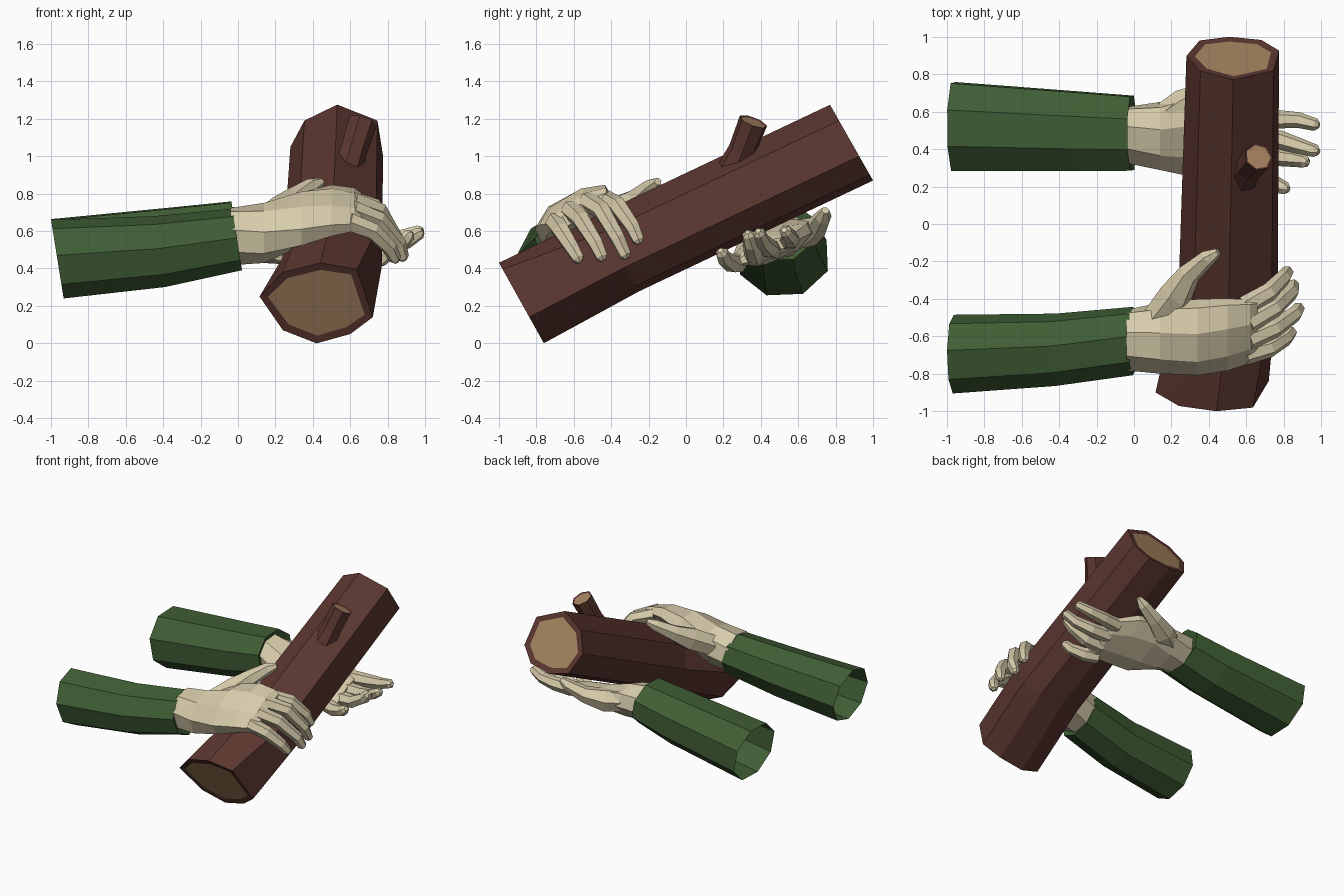
import bpy, bmesh, math
from mathutils import Vector

if "Cube" in bpy.data.objects:
    bpy.data.objects.remove(bpy.data.objects["Cube"])


def material(name, col):
    m = bpy.data.materials.new(name)
    m.diffuse_color = (*col, 1)
    m.use_nodes = True
    m.node_tree.nodes["Principled BSDF"].inputs["Base Color"].default_value = m.diffuse_color
    return m


BARK = material("bark_brown", (0.105, 0.037, 0.029))
WOOD = material("cut_wood_tan", (0.38, 0.23, 0.118))
SKIN = material("skin_cream", (0.68, 0.60, 0.405))
CLOTH = material("sleeve_green", (0.050, 0.110, 0.035))


def loft(bm, rings, caps=(True, True)):
    """Skin a list of equal-length point rings; returns the cap faces."""
    vs = [[bm.verts.new(p) for p in r] for r in rings]
    n = len(vs[0])
    faces = []
    for a, b in zip(vs, vs[1:]):
        for i in range(n):
            faces.append(bm.faces.new((a[i], a[(i + 1) % n], b[(i + 1) % n], b[i])))
    ends = [bm.faces.new(r) for r, c in zip((vs[0], vs[-1]), caps) if c]
    bmesh.ops.recalc_face_normals(bm, faces=faces + ends)
    return ends


def finish(name, bm, *mats):
    me = bpy.data.meshes.new(name)
    bm.to_mesh(me)
    bm.free()
    for m in mats:
        me.materials.append(m)
    ob = bpy.data.objects.new(name, me)
    bpy.context.collection.objects.link(ob)
    return ob


def cut_end(bm, face, rim, depth):
    """Bark rim around a slightly sunken cut-wood face."""
    bmesh.ops.inset_individual(bm, faces=[face], thickness=rim, depth=-depth)
    face.material_index = 1


def section(x, y, z, w, t, tilt=0.0, shear=0.0, n=8):
    """Oval ring across x, tilted about x; shear leans it along x by height."""
    pts = []
    for i in range(n):
        a = math.tau * (i + 0.5) / n
        k = 1 / math.cos(math.pi / n)
        u, v = w * k * math.cos(a), t * k * math.sin(a)
        dz = u * math.sin(tilt) + v * math.cos(tilt)
        pts.append((x - shear * dz, y + u * math.cos(tilt) - v * math.sin(tilt), z + dz))
    return pts


def tube(bm, path, radii, n=6):
    """Tube along a path, ring planes following the path direction."""
    path = [Vector(p) for p in path]
    rings = []
    for i, (p, r) in enumerate(zip(path, radii)):
        d = (path[min(i + 1, len(path) - 1)] - path[max(i - 1, 0)]).normalized()
        s = d.cross(Vector((0.3, 0, 1))).normalized()
        u = s.cross(d)
        rings.append([p + r * (math.cos(math.tau * k / n) * s + math.sin(math.tau * k / n) * u)
                      for k in range(n)])
    return loft(bm, rings)


# log: uneven octagon, thick at the front end, steady from the middle to the back
front = [(.115, .25), (.24, .07), (.42, 0), (.60, .05),
         (.72, .14), (.635, .395), (.44, .43), (.24, .38)]
back = [(.28, 1.05), (.35, .905), (.51, .87), (.68, .90),
        (.775, 1.0), (.745, 1.19), (.53, 1.275), (.355, 1.19)]
front3 = [(x, -.76 - .558 * z, z) for x, z in front]
back3 = [(x, 1.0 - .568 * (z - .87), z) for x, z in back]
mid3 = [(.50 + (x - .525) * 1.07, y - 1.25, z - .592) for x, y, z in back3]
bm = bmesh.new()
for f in loft(bm, [front3, mid3, back3]):
    cut_end(bm, f, .045, .004)
finish("log", bm, BARK, WOOD)

# short branch stub on top of the log
bm = bmesh.new()
ends = tube(bm, [(.575, .235, .90), (.615, .30, 1.03), (.665, .36, 1.185)], (.085, .075, .08), 7)
cut_end(bm, ends[1], .012, .006)
finish("branch_stub", bm, BARK, WOOD)

# sleeves: eight-sided tubes, open at the elbow and turned in at the wrist
sleeves = {
    "front_sleeve": (.3, [(-.965, -.695, .45, .195, .195), (-.42, -.672, .49, .18, .175),
                          (-.005, -.625, .555, .172, .15), (-.02, -.62, .57, .14, .13)]),
    "back_sleeve": (.04, [(-.965, .52, .46, .235, .20), (-.30, .495, .545, .21, .18),
                          (-.01, .485, .60, .198, .155), (-.03, .475, .59, .14, .13)]),
}
for name, (tilt, secs) in sleeves.items():
    bm = bmesh.new()
    loft(bm, [section(*s, tilt=tilt, shear=.16) for s in secs], (False, False))
    finish(name, bm, CLOTH)


def hand(name, palm, fingers, thumb):
    bm = bmesh.new()
    loft(bm, [section(*s) for s in palm])
    for f in fingers:
        # rounded tip: continue a little past the last joint
        a, b = Vector(f[-2]), Vector(f[-1])
        tip = b + (b - a).normalized() * .02
        tube(bm, f + [tip], (.055, .05, .042, .034, .016))
    tube(bm, thumb, (.085, .09, .062, .045, .022))
    finish(name, bm, SKIN)


# front hand lies over the log, fingers curling down the far side
hand("front_hand",
     [(-.04, -.62, .57, .155, .145, .15),
      (.14, -.61, .59, .18, .145, .3), (.34, -.605, .665, .205, .12, .5),
      (.50, -.59, .71, .205, .085, .55), (.62, -.575, .715, .185, .055, .55),
      (.66, -.56, .705, .165, .035, .55)],
     [[(.59, -.44, .77), (.72, -.365, .735), (.80, -.285, .62), (.82, -.255, .55)],
      [(.61, -.53, .76), (.75, -.45, .71), (.84, -.365, .56), (.85, -.325, .47)],
      [(.61, -.62, .715), (.75, -.56, .66), (.86, -.48, .53), (.88, -.45, .46)],
      [(.59, -.70, .65), (.72, -.665, .60), (.81, -.61, .51), (.84, -.575, .45)]],
     [(.13, -.50, .63), (.225, -.375, .70), (.295, -.265, .77), (.395, -.18, .84),
      (.45, -.15, .865)])

# back hand supports the log from below, palm up
hand("back_hand",
     [(-.04, .475, .59, .145, .135, .1),
      (.14, .47, .565, .175, .12, .3), (.30, .475, .54, .225, .09, .42),
      (.50, .46, .525, .215, .07, .42), (.64, .43, .50, .175, .05, .42),
      (.67, .43, .50, .15, .035, .42)],
     [[(.62, .55, .55), (.76, .56, .555), (.88, .555, .57), (.97, .53, .60)],
      [(.63, .46, .50), (.78, .45, .505), (.90, .41, .545), (.97, .39, .59)],
      [(.62, .37, .46), (.76, .36, .47), (.87, .345, .53), (.915, .333, .58)],
      [(.58, .28, .43), (.68, .245, .425), (.77, .205, .455), (.81, .19, .485)]],
     [(.13, .54, .58), (.27, .635, .59), (.40, .70, .62), (.53, .735, .675), (.58, .745, .71)])
